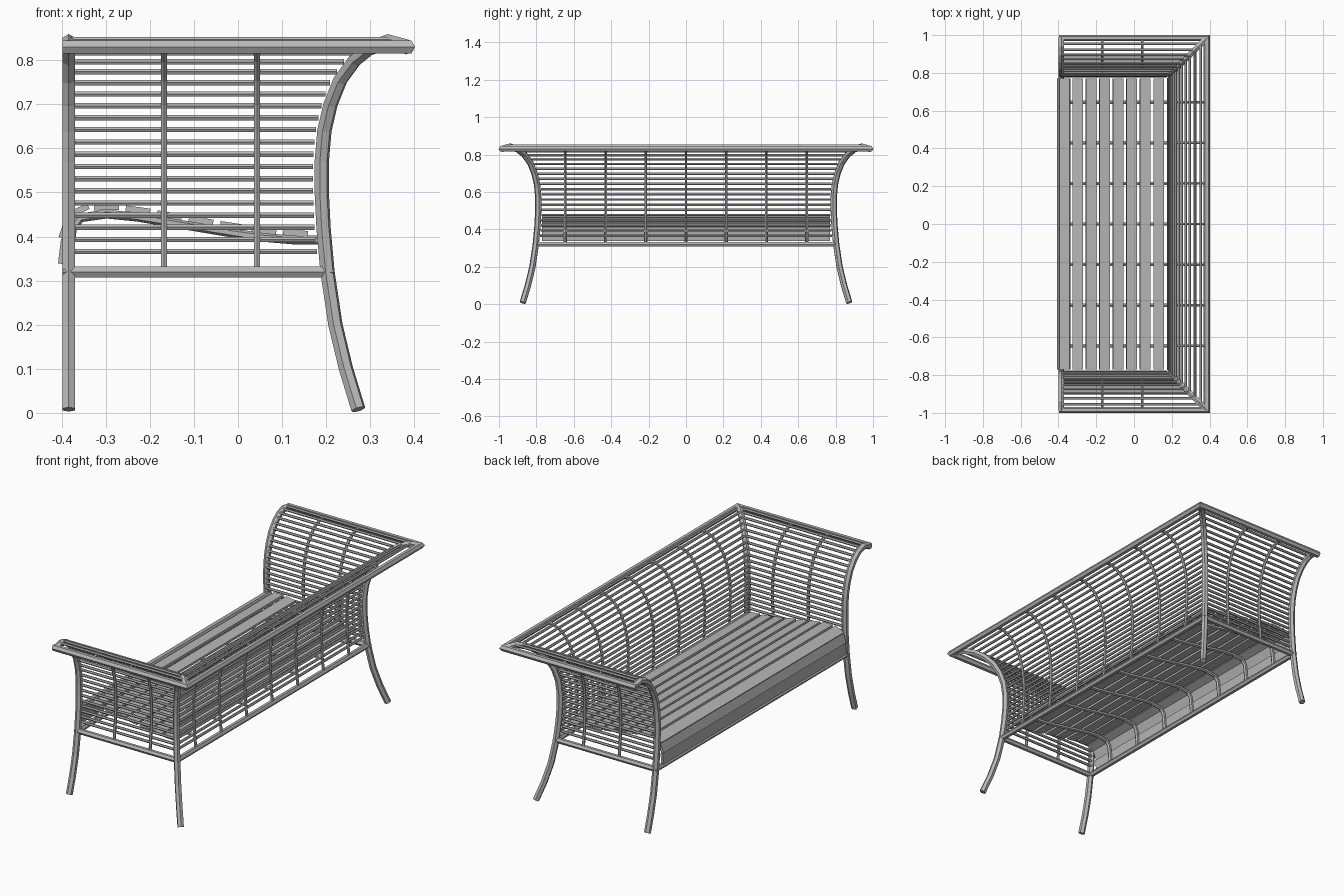
import bpy, bmesh, math
from mathutils import Vector, Matrix

if "Cube" in bpy.data.objects:
    bpy.data.objects.remove(bpy.data.objects["Cube"])

grey = bpy.data.materials.new("weathered_grey")
grey.use_nodes = True
COLOUR = (0.48, 0.48, 0.48, 1)
grey.diffuse_color = COLOUR
grey.node_tree.nodes["Principled BSDF"].inputs["Base Color"].default_value = COLOUR

X, Y, Z = Vector((1, 0, 0)), Vector((0, 1, 0)), Vector((0, 0, 1))


def finish(bm, name):
    bmesh.ops.recalc_face_normals(bm, faces=bm.faces)
    mesh = bpy.data.meshes.new(name)
    bm.to_mesh(mesh)
    bm.free()
    mesh.materials.append(grey)
    obj = bpy.data.objects.new(name, mesh)
    bpy.context.collection.objects.link(obj)


def tube(bm, path, radius, normal, closed=False, sides=6):
    """Mitred hexagonal tube along a planar path."""
    pts = [Vector(p) for p in path]
    n = len(pts)
    rings = []
    for i, p in enumerate(pts):
        before = (p - pts[i - 1]).normalized() if closed or i > 0 else None
        after = (pts[(i + 1) % n] - p).normalized() if closed or i < n - 1 else None
        before, after = before or after, after or before
        tangent = (before + after).normalized()
        side = normal.cross(tangent) / tangent.dot(after)
        ring = []
        for k in range(sides):
            a = math.tau * k / sides
            ring.append(bm.verts.new(p + radius * (math.cos(a) * side + math.sin(a) * normal)))
        rings.append(ring)
    for i in range(n if closed else n - 1):
        r, s = rings[i], rings[(i + 1) % n]
        for k in range(sides):
            m = (k + 1) % sides
            bm.faces.new((r[k], r[m], s[m], s[k]))
    if not closed:
        bm.faces.new(rings[0])
        bm.faces.new(rings[-1])


def inner_steps(points, step, start, inset):
    """Points at equal arc steps along a polyline, moved to its inner side."""
    out, need = [], start
    for a, b in zip(points, points[1:]):
        a, b = Vector(a), Vector(b)
        length = (b - a).length
        t = (b - a) / length
        while need < length:
            out.append(a + need * t + inset * Vector((-t.y, t.x)))
            need += step
        need -= length
    return out


# Shared flare: outward offset and height, from foot to rolled top
FLARE = [(.083, .008), (.055, .1), (.031, .2), (.013, .32), (.004, .42),
         (0, .5), (0, .57), (.006, .64), (.02, .7), (.042, .755),
         (.075, .8), (.11, .828), (.15, .842), (.195, .83)]
UPPER = FLARE[3:]
BACK, ARM, FRONT = .19, .79, -.384
POST, RIB, BAR = .0168, .0075, .007
RIB_Y = [.215 * i for i in range(-3, 4)]

# Corner posts flare diagonally, front posts flare sideways only
for s, label in ((-1, "right"), (1, "left")):
    bm = bmesh.new()
    tube(bm, [(BACK + f, s * (ARM + f), z) for f, z in FLARE], POST,
         Vector((1, -s, 0)).normalized())
    finish(bm, "corner_post_" + label)
    bm = bmesh.new()
    tube(bm, [(FRONT, s * (ARM + f), z) for f, z in FLARE], POST, X)
    finish(bm, "front_post_" + label)

# Top rail round three sides
f, z = FLARE[-1]
bx, ay = BACK + f, ARM + f
bm = bmesh.new()
tube(bm, [(-.398, -ay, z), (bx, -ay, z), (bx, ay, z), (-.398, ay, z)], POST, Z)
finish(bm, "top_rail")

# Lower rail round all four sides
f, z = UPPER[0]
bx, ay = BACK + f, ARM + f
bm = bmesh.new()
tube(bm, [(FRONT, -ay, z), (bx, -ay, z), (bx, ay, z), (FRONT, ay, z)], .0145, Z, closed=True)
finish(bm, "lower_rail")

# Curved ribs of the back and arms
bm = bmesh.new()
for y in RIB_Y:
    tube(bm, [(BACK + f, y, z) for f, z in UPPER], RIB, Y)
finish(bm, "back_ribs")
bm = bmesh.new()
for s in (-1, 1):
    for x in (-.168, .043):
        tube(bm, [(x, s * (ARM + f), z) for f, z in UPPER], RIB, X)
finish(bm, "arm_ribs")

# Horizontal bars fixed to the inner side of the ribs at even steps
levels = [p for p in inner_steps(UPPER, .0275, .047, .008) if p.x < .185]
back, arms = bmesh.new(), bmesh.new()
for f, z in levels:
    end = ARM + f - .01
    tube(back, [(BACK + f, -end, z), (BACK + f, end, z)], BAR, Z)
    for s in (-1, 1):
        y = s * (ARM + f)
        tube(arms, [(FRONT, y, z), (BACK + f - .012, y, z)], BAR, Z)
finish(back, "back_bars")
finish(arms, "arm_bars")

# Seat slats: two on the apron, one on the nose, the rest sloping back
SEAT = [(-.398, .366), (-.391, .423), (-.365, .457), (-.2985, .467), (-.227, .46),
        (-.1555, .448), (-.084, .436), (-.0125, .424), (.059, .414), (.1305, .408)]
bm = bmesh.new()
under = [(FRONT, .325)]
for i, (x, z) in enumerate(SEAT):
    a, b = SEAT[max(i - 1, 0)], SEAT[min(i + 1, len(SEAT) - 1)]
    angle = math.atan2(b[1] - a[1], b[0] - a[0])
    place = (Matrix.Translation((x, 0, z)) @ Matrix.Rotation(-angle, 4, 'Y')
             @ Matrix.Diagonal((.056, 1.54, .014, 1)))
    bmesh.ops.create_cube(bm, size=1, matrix=place)
    under.append((x + .016 * math.sin(angle), z - .016 * math.cos(angle)))
finish(bm, "seat_slats")

# Bearers following the underside of the slats
under.append((BACK + .005, .392))
bm = bmesh.new()
for y in RIB_Y:
    tube(bm, [(x, y, z) for x, z in under], .01, Y)
finish(bm, "seat_bearers")
